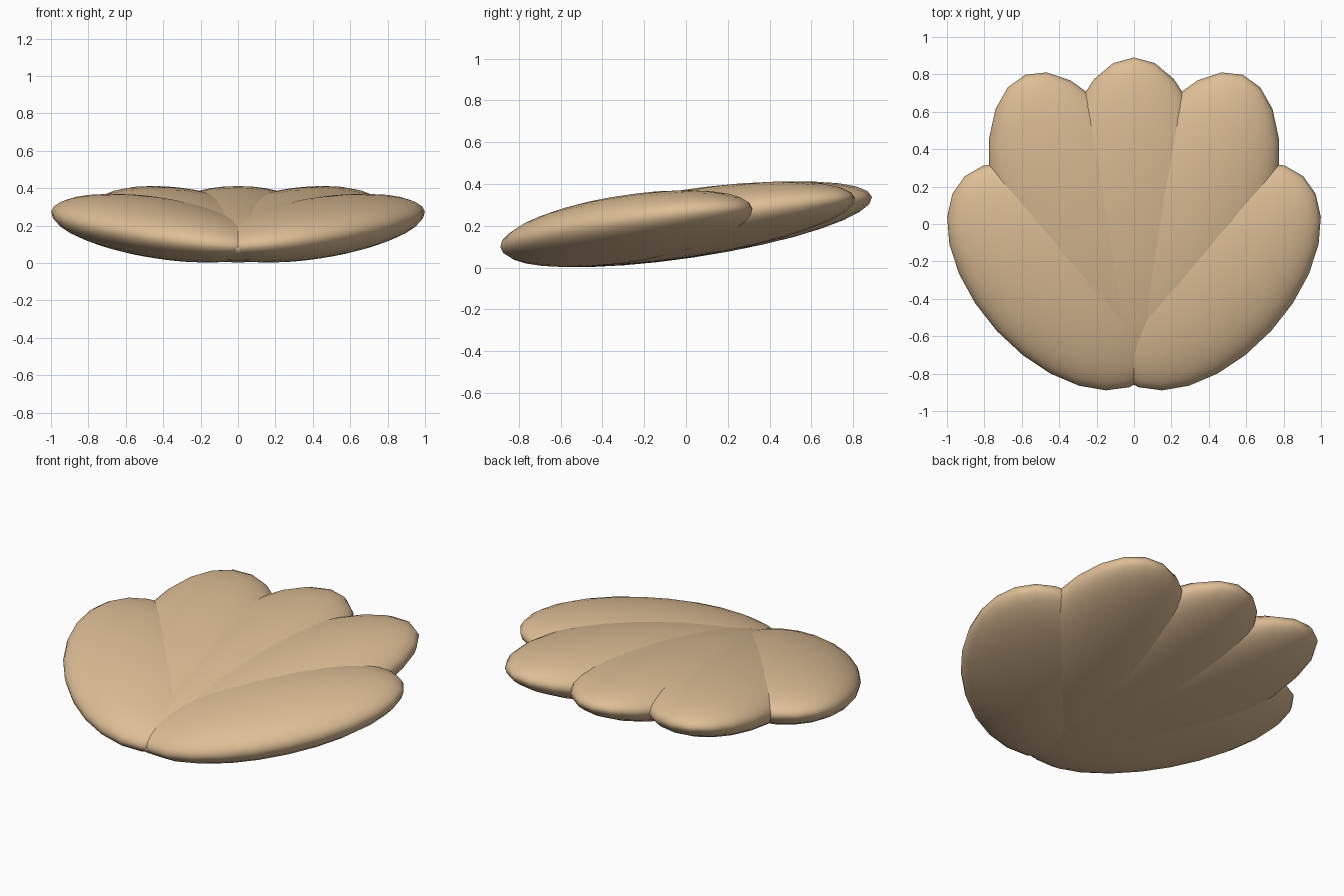
import bpy
from math import radians

if "Cube" in bpy.data.objects:
    bpy.data.objects.remove(bpy.data.objects["Cube"])

tan = bpy.data.materials.new("warm tan")
tan.diffuse_color = (0.73, 0.515, 0.305, 1)
tan.use_nodes = True
tan.node_tree.nodes["Principled BSDF"].inputs["Base Color"].default_value = tan.diffuse_color


def petal(name, centre, half_size, fan, pitch):
    """Smooth flattened lobe, long axis fanned away from +y and pitched upwards."""
    bpy.ops.mesh.primitive_uv_sphere_add(
        segments=24, ring_count=16, radius=1, location=centre,
        rotation=(radians(pitch), 0, radians(-fan)))
    ob = bpy.context.object
    ob.name = name
    ob.scale = half_size
    ob.data.materials.append(tan)
    bpy.ops.object.shade_smooth()


# Middle lobe
petal("middle_petal", (0, 0.015, 0.207), (0.43, 0.885, 0.16), 0, 8.5)

# Mirrored inner and outer lobes, all meeting near the front
for side, label in ((-1, "left"), (1, "right")):
    petal(label + "_inner_petal", (side * 0.274, -0.003, 0.21),
          (0.43, 0.867, 0.16), side * 21, 8.3)
    petal(label + "_outer_petal", (side * 0.415, -0.28, 0.186),
          (0.432, 0.733, 0.155), side * 42.5, 8)
